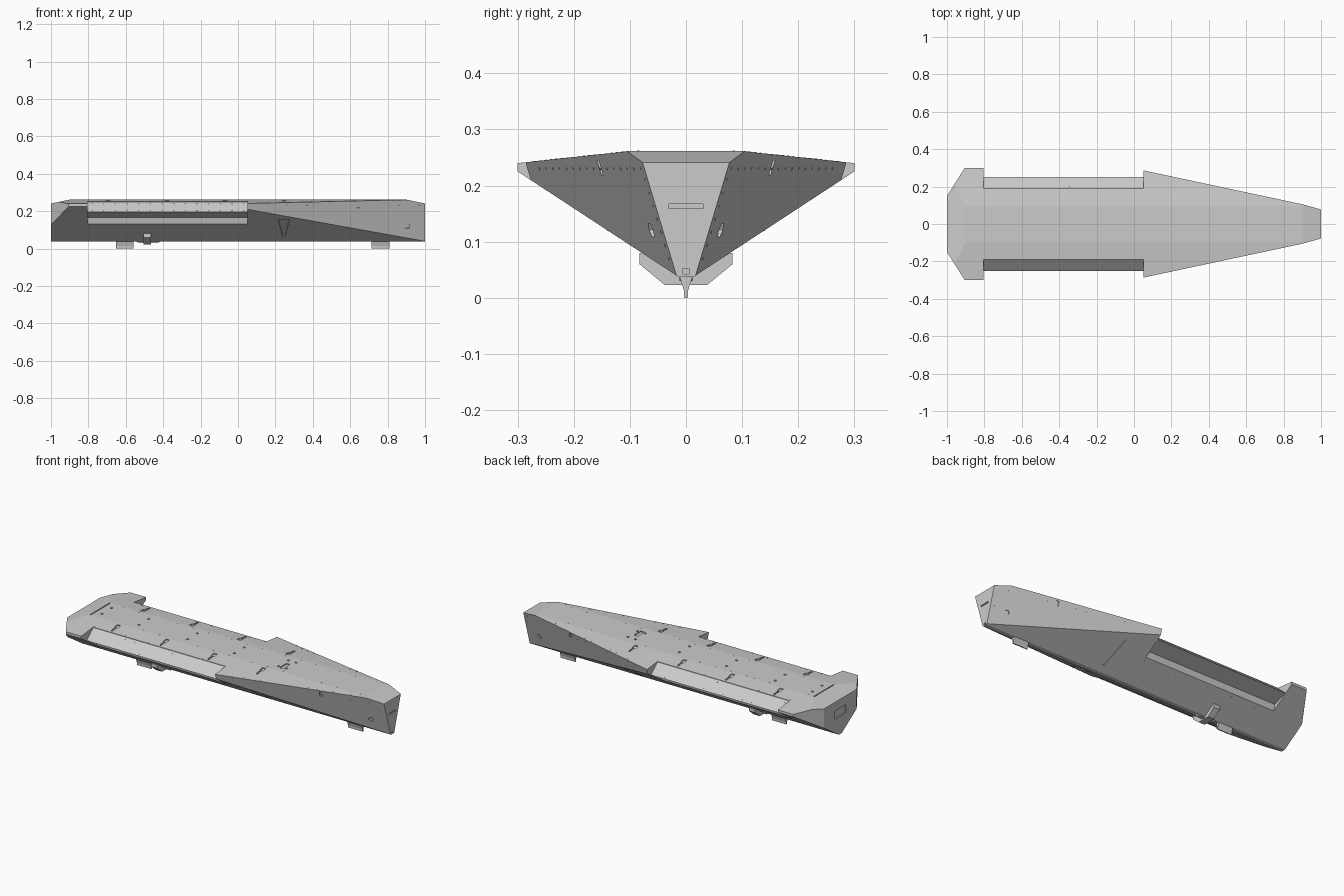
import bpy, bmesh
from mathutils import Vector

if "Cube" in bpy.data.objects:
    bpy.data.objects.remove(bpy.data.objects["Cube"])

V_N = Vector((0, 0.19, -0.29)).normalized()    # outward normal of +y belly plane
S_N = Vector((0.22, 1, -0.3)).normalized()     # outward normal of +y bow side plane
T_N = Vector((0, 0.022, 0.205)).normalized()   # outward normal of +y deck slope
UP = Vector((0, 0, 1))


def flip(v):
    return Vector((v[0], -v[1], v[2]))


def make(name, bm):
    bmesh.ops.recalc_face_normals(bm, faces=bm.faces[:])
    me = bpy.data.meshes.new(name)
    bm.to_mesh(me)
    bm.free()
    ob = bpy.data.objects.new(name, me)
    bpy.context.collection.objects.link(ob)
    return ob


def prism(bm, pts, off, both=False):
    """Closed prism from a planar outline swept along off (optionally mirrored in y)."""
    a = [bm.verts.new(p) for p in pts]
    b = [bm.verts.new(Vector(p) + Vector(off)) for p in pts]
    n = len(a)
    bm.faces.new(a)
    bm.faces.new(b[::-1])
    for i in range(n):
        bm.faces.new((a[i], b[i], b[(i + 1) % n], a[(i + 1) % n]))
    if both:
        prism(bm, [flip(p) for p in pts], flip(off))


def belly(x, z):
    return Vector((x, 0.01 + (z - 0.035) * 0.29 / 0.19, z))


def bow(x, z):
    return Vector((x, 0.285 - 0.22 * (x - 0.055) + 0.3 * (z - 0.24), z))


def deck(x, y):
    return Vector((x, y, 0.262 - max(0, abs(y) - 0.095) * 0.022 / 0.205))


def flank(x, t):
    return Vector((x, 0.19 + 0.06 * t, 0.249 - 0.0535 * t))


def hull_from(points):
    """Fresh convex solid with flat polygon faces."""
    bm = bmesh.new()
    for p in points:
        bm.verts.new(p)
    bmesh.ops.convex_hull(bm, input=bm.verts[:])
    bmesh.ops.remove_doubles(bm, verts=bm.verts[:], dist=1e-5)
    bmesh.ops.dissolve_limit(bm, angle_limit=0.002, verts=bm.verts[:], edges=bm.edges[:])
    return bm


# Hull: a block trimmed by planes
bm = hull_from([(x, y, z) for x in (-1, 1) for y in (-0.3, 0.3) for z in (0.037, 0.262)])
cuts = [((0.9, 0, 0.262), (0.021, 0, 0.1)), ((-0.9, 0, 0.262), (-0.021, 0, 0.1))]
for co, no in [((0, 0.01, 0.035), V_N), ((0, 0.095, 0.262), T_N),
               ((0.055, 0.285, 0.24), S_N), ((-0.905, 0.3, 0), (-0.15, 0.095, 0))]:
    cuts += [(co, no), (flip(co), flip(no))]
for co, no in cuts:
    bmesh.ops.bisect_plane(bm, geom=bm.verts[:] + bm.edges[:] + bm.faces[:], dist=1e-6,
                           plane_co=co, plane_no=no, clear_outer=True)
    points = [v.co.copy() for v in bm.verts]
    bm.free()
    bm = hull_from(points)
hull = make("hull", bm)


def carve(bm):
    """Cut the hull with the given solids; keep the old mesh if nothing remains."""
    cutter = make("cutter", bm)
    cutter.hide_render = True
    m = hull.modifiers.new("carve", 'BOOLEAN')
    m.operation, m.solver, m.object = 'DIFFERENCE', 'EXACT', cutter
    bpy.context.view_layer.update()
    dg = bpy.context.evaluated_depsgraph_get()
    result = bpy.data.meshes.new_from_object(hull.evaluated_get(dg))
    hull.modifiers.clear()
    if len(result.polygons) > 6:
        hull.data = result
    bpy.data.objects.remove(cutter)


# Side notches: sloped flank panel with an undercut below it
notch = [(0.19, 0.3), (0.19, 0.249), (0.25, 0.1955), (0.165, 0.165),
         (0.156, 0.13), (0.156, 0.05), (0.4, 0.05), (0.4, 0.3)]
bm = bmesh.new()
prism(bm, [(-0.805, y, z) for y, z in notch], (0.857, 0, 0), True)
carve(bm)

# Shallow recesses: deck fittings, slots and access panels
bm = bmesh.new()


def pocket(pts, normal, both=True, depth=0.006):
    prism(bm, [p - normal * depth for p in pts], normal * (depth + 0.006), both)


def deck_slot(x, y, w, h, both=True):
    pocket([deck(x + sx * w / 2, y + sy * h / 2)
            for sx, sy in ((-1, -1), (1, -1), (1, 1), (-1, 1))],
           T_N if y > 0.1 else UP, both)


for x in (-0.695, -0.38, -0.07, 0.245):
    deck_slot(x, 0.12, 0.022, 0.03)
    deck_slot(x, 0.158, 0.011, 0.036)
for x in (-0.85, -0.61, -0.295, 0.01, 0.295, 0.345):
    deck_slot(x, 0.045, 0.012, 0.012)
deck_slot(0.32, -0.025, 0.024, 0.065, False)
deck_slot(-0.893, 0, 0.006, 0.18, False)
# belly triangle panels and bow side openings
pocket([belly(x, z) for x, z in ((0.215, 0.155), (0.275, 0.155), (0.25, 0.06), (0.24, 0.06))], V_N)
pocket([bow(x, z) for x, z in ((0.635, 0.218), (0.65, 0.218), (0.65, 0.245), (0.635, 0.245))], S_N)
pocket([bow(x, z) for x, z in ((0.89, 0.12), (0.897, 0.108), (0.913, 0.108),
                               (0.92, 0.12), (0.913, 0.132), (0.897, 0.132))], S_N)
# nose slot, nose hole and stern hatch
for s, y, z0, z1 in ((1, 0.03, 0.159, 0.167), (1, 0.005, 0.042, 0.052), (-1, 0.05, 0.14, 0.19)):
    pocket([Vector((s, a, b)) for a, b in ((-y, z0), (y, z0), (y, z1), (-y, z1))],
           Vector((s, 0, 0)), False)
carve(bm)

# Keel fins the model stands on
fin = [(0.014, 0.045), (0.009, 0.03), (0.004, 0.014), (0.003, 0)]
outline = fin + [(-y, z) for y, z in fin[::-1]]
for name, x0, w in (("rear_keel_fin", -0.652, 0.092), ("front_keel_fin", 0.715, 0.095)):
    bm = bmesh.new()
    prism(bm, [(x0, y, z) for y, z in outline], (w, 0, 0))
    make(name, bm)

# Belly bracket under the keel
bm = bmesh.new()
half = [(0.083, 0.08), (0.083, 0.06), (0.038, 0.023)]
prism(bm, [(-0.505, y, z) for y, z in half + [(-y, z) for y, z in half[::-1]]], (0.04, 0, 0))
make("belly_bracket", bm)
bm = bmesh.new()
prism(bm, [(x, -0.012, z) for x, z in ((-0.55, 0.04), (-0.53, 0.03), (-0.43, 0.03), (-0.41, 0.04))],
      (0, 0.024, 0))
make("bracket_base", bm)

# Rivet rows: tiny six-sided discs
bm = bmesh.new()


def rivets(fn, a, b, n, normal):
    u = normal.orthogonal().normalized()
    w = normal.cross(u)
    for i in range(n):
        t = i / (n - 1)
        p = fn(a[0] + (b[0] - a[0]) * t, a[1] + (b[1] - a[1]) * t)
        ring = [p - normal * 0.001 + (u * c + w * s) * 0.0025 for c, s in
                ((1, 0), (.5, .87), (-.5, .87), (-1, 0), (-.5, -.87), (.5, -.87))]
        prism(bm, ring, normal * 0.0016, True)


F_N = Vector((0, 0.0535, 0.06)).normalized()
rivets(deck, (-0.85, 0.085), (0.85, 0.085), 35, UP)
rivets(deck, (-0.8, 0.182), (0.05, 0.182), 18, T_N)
rivets(deck, (0.07, 0.27), (0.85, 0.104), 18, T_N)
rivets(flank, (-0.78, 0.15), (0.03, 0.15), 14, F_N)
rivets(flank, (-0.78, 0.85), (0.03, 0.85), 14, F_N)
rivets(belly, (-0.8, 0.12), (0.1, 0.12), 18, V_N)
rivets(bow, (0.15, 0.23), (0.97, 0.23), 16, S_N)
rivets(bow, (0.98, 0.07), (0.98, 0.21), 7, S_N)
make("rivets", bm)
